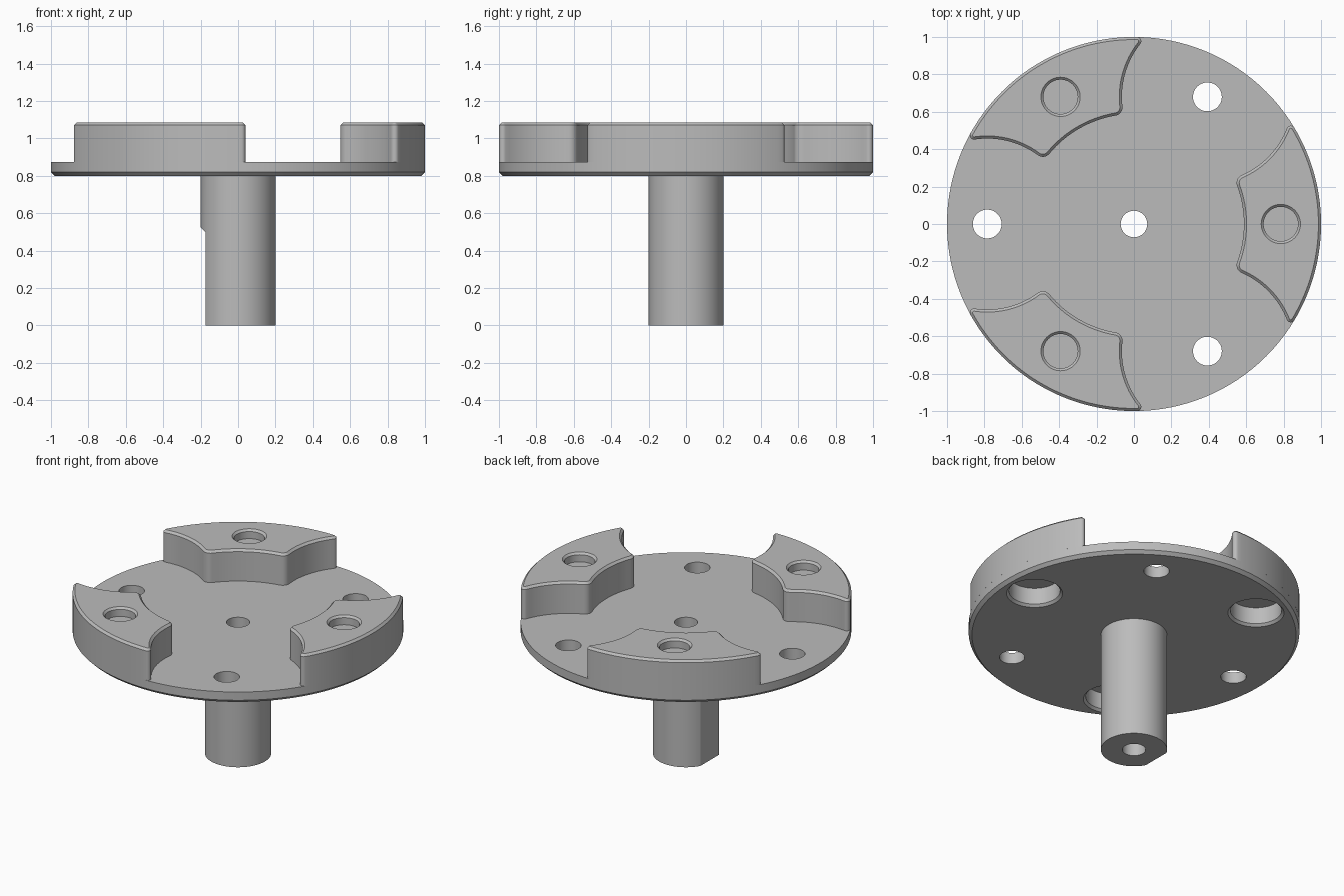
import bpy
import bmesh
from math import acos, atan2, cos, sin, pi, tau, radians
from mathutils import Vector

if "Cube" in bpy.data.objects:
    bpy.data.objects.remove(bpy.data.objects["Cube"])

grey = bpy.data.materials.new("machined_grey")
grey.use_nodes = True
colour = (0.5, 0.5, 0.5, 1)
grey.diffuse_color = colour
grey.node_tree.nodes["Principled BSDF"].inputs["Base Color"].default_value = colour

PITCH = 0.785                       # radius of the hole circle
DISC_BOTTOM, DISC_TOP, LOBE_TOP = 0.80, 0.875, 1.085


def polar(radius, angle):
    return Vector((radius * cos(angle), radius * sin(angle)))


def loft(name, rings):
    """Closed solid through rings of equal length, each (points, z)."""
    bm = bmesh.new()
    loops = [[bm.verts.new((p.x, p.y, z)) for p in pts] for pts, z in rings]
    n = len(loops[0])
    for low, high in zip(loops, loops[1:]):
        for i in range(n):
            j = (i + 1) % n
            bm.faces.new((low[i], low[j], high[j], high[i]))
    bm.faces.new(loops[0][::-1])
    bm.faces.new(loops[-1])
    bmesh.ops.recalc_face_normals(bm, faces=bm.faces)
    mesh = bpy.data.meshes.new(name)
    bm.to_mesh(mesh)
    bm.free()
    mesh.materials.append(grey)
    obj = bpy.data.objects.new(name, mesh)
    bpy.context.collection.objects.link(obj)
    return obj


def turned(name, profile, centre=Vector((0, 0)), sides=64):
    """Round solid from (radius, z) pairs."""
    return loft(name, [([centre + polar(r, tau * i / sides) for i in range(sides)], z)
                       for r, z in profile])


def cut(obj, cutters):
    """Subtract each cutter and keep the result as a plain mesh."""
    for cutter in cutters:
        mod = obj.modifiers.new("cut", 'BOOLEAN')
        mod.operation, mod.solver, mod.object = 'DIFFERENCE', 'EXACT', cutter
    graph = bpy.context.evaluated_depsgraph_get()
    mesh = bpy.data.meshes.new_from_object(obj.evaluated_get(graph))
    obj.modifiers.clear()
    obj.data = mesh


def arc(centre, radius, start, end, count):
    return [centre + polar(radius, start + (end - start) * i / count)
            for i in range(count + 1)]


def lobe_outline(inset):
    """Half of the lobe edge from filleted arcs, then mirrored across x."""
    origin, side = Vector((0, 0)), polar(PITCH, pi / 3)
    inner, outer, scoop = 0.588, 1.0, 0.457

    def fillet_centre(from_origin, from_side):
        c = (from_origin ** 2 + PITCH ** 2 - from_side ** 2) / (2 * from_origin * PITCH)
        return polar(from_origin, pi / 3 - acos(c))

    def heading(a, b):
        return atan2(b.y - a.y, b.x - a.x)

    f_in, f_tip = 0.045, 0.022
    knee = fillet_centre(inner + f_in, scoop + f_in)
    tip = fillet_centre(outer - f_tip, scoop + f_tip)
    tip_angle, knee_angle = heading(origin, tip), heading(origin, knee)
    half = arc(origin, outer - inset, 0, tip_angle, 20)
    half += arc(tip, f_tip - inset, tip_angle, heading(tip, side), 6)[1:]
    half += arc(side, scoop + inset, heading(side, tip), heading(side, knee), 16)[1:]
    half += arc(knee, f_in - inset, heading(knee, side), knee_angle + pi, 8)[1:]
    half += arc(origin, inner + inset, knee_angle, 0, 8)[1:]
    return half + [Vector((p.x, -p.y)) for p in half[-2:0:-1]]


# Main parts
disc = turned("disc", [(0.98, DISC_BOTTOM), (1, DISC_BOTTOM + 0.02), (1, DISC_TOP)], sides=128)
shaft = turned("shaft", [(0.2, 0), (0.2, DISC_BOTTOM)])

# Bore through the shaft and disc, and the flat on the shaft
bore = turned("bore_cutter", [(0.071, -0.1), (0.071, 1.2)], sides=48)
flat_side = [(-0.175, -0.1), (-0.175, 0.5), (-0.275, 0.6), (-0.275, -0.1)]
flat = loft("flat_cutter", [([Vector(p) for p in flat_side], z) for z in (-0.3, 0.3)])
flat.rotation_euler.x = pi / 2

cutters = [bore, flat]
disc_cutters = [bore]

# Three lobes, each with a blind hole above and a pocket below
for i in range(3):
    angle = i * tau / 3
    centre = polar(PITCH, angle)
    through = turned("through_cutter", [(0.077, 0.7), (0.077, 1)], polar(PITCH, angle + pi / 3), 48)
    pocket = turned("pocket_cutter", [(0.18, DISC_BOTTOM - 0.01), (0.155, DISC_BOTTOM + 0.015),
                                      (0.155, 0.925)], centre)
    blind = turned("blind_cutter", [(0.092, LOBE_TOP - 0.06), (0.092, LOBE_TOP - 0.013),
                                    (0.115, LOBE_TOP + 0.01)], centre, 48)
    lobe = loft(f"lobe_{i + 1}", [(lobe_outline(0), DISC_TOP), (lobe_outline(0), LOBE_TOP - 0.014),
                                  (lobe_outline(0.014), LOBE_TOP)])
    lobe.data.transform(lobe.matrix_world.Rotation(angle, 4, 'Z'))
    cut(lobe, [pocket, blind])
    disc_cutters += [through, pocket]
    cutters += [through, pocket, blind]

cut(disc, disc_cutters)
cut(shaft, [bore, flat])

for cutter in cutters:
    bpy.data.objects.remove(cutter)

# Smooth the round walls, keep the machined edges crisp
bpy.ops.object.select_all(action='DESELECT')
for obj in bpy.context.collection.objects:
    if obj.type == 'MESH':
        obj.select_set(True)
        bpy.context.view_layer.objects.active = obj
bpy.ops.object.shade_smooth_by_angle(angle=radians(30))
